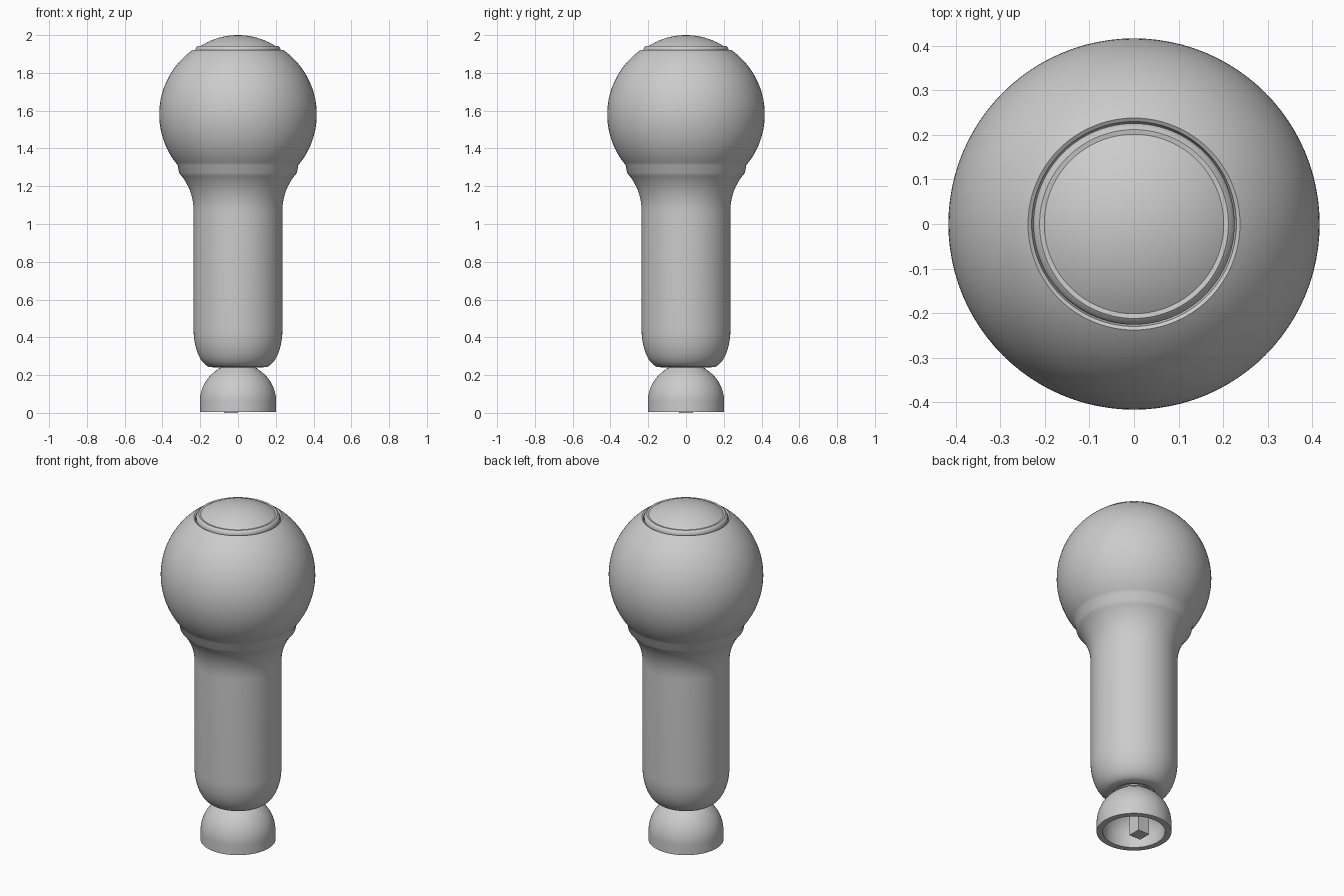
import bpy, bmesh
from math import sin, cos, pi, radians

cube = bpy.data.objects.get("Cube")
if cube:
    bpy.data.objects.remove(cube, do_unlink=True)

grey = bpy.data.materials.new("satin_grey")
grey.use_nodes = True
COLOUR = (0.6, 0.6, 0.6, 1)
grey.diffuse_color = COLOUR
grey.node_tree.nodes["Principled BSDF"].inputs["Base Color"].default_value = COLOUR


def finish(name, bm):
    bmesh.ops.recalc_face_normals(bm, faces=bm.faces)
    mesh = bpy.data.meshes.new(name)
    bm.to_mesh(mesh)
    bm.free()
    mesh.materials.append(grey)
    obj = bpy.data.objects.new(name, mesh)
    bpy.context.collection.objects.link(obj)
    bpy.ops.object.select_all(action='DESELECT')
    obj.select_set(True)
    bpy.context.view_layer.objects.active = obj
    bpy.ops.object.shade_smooth_by_angle(angle=radians(35))
    return obj


def arc(r, z, rx, rz, start, end, n=12):
    """Elliptical arc of (radius, height) points, angles in degrees."""
    angles = [radians(start + (end - start) * i / n) for i in range(n + 1)]
    return [(r + rx * cos(a), z + rz * sin(a)) for a in angles]


def lathe(name, profile, steps=96):
    """Spin a (radius, height) profile around z."""
    bm = bmesh.new()
    verts = [bm.verts.new((max(r, 0), 0, z)) for r, z in profile]
    edges = [bm.edges.new(pair) for pair in zip(verts, verts[1:])]
    bmesh.ops.spin(bm, geom=verts + edges, cent=(0, 0, 0), axis=(0, 0, 1),
                   angle=2 * pi, steps=steps, use_merge=True)
    bmesh.ops.remove_doubles(bm, verts=bm.verts, dist=1e-4)
    return finish(name, bm)


# Handle: rounded foot, straight grip, flared neck, ball head with a top recess
lathe("handle", [(0, 0.25), (0.11, 0.25), (0.115, 0.24)]
      + arc(0.135, 0.44, 0.1, 0.2, -80, 0)
      + [(0.235, 1.06)]
      + arc(0.5, 1.07, -0.265, 0.265, 0, -42, 1)[:1]
      + arc(0.535, 1.07, 0.3, 0.3, 180, 138, 10)
      + arc(0, 1.58, 0.417, 0.417, -40, 53, 36)
      + [(0.238, 1.922), (0.23, 1.917), (0.226, 1.9), (0, 1.9)])

# Domed button set into the head
lathe("top_button", [(0, 1.89), (0.224, 1.89), (0.226, 1.925),
                     (0.222, 1.934), (0.212, 1.942)]
      + arc(0, 1.63, 0.37, 0.37, 57, 90, 14))

# Hollow bell-shaped base with a narrow collar
lathe("base_bell", [(0, 0.26), (0.09, 0.26), (0.09, 0.24), (0.103, 0.235)]
      + arc(0, 0.06, 0.202, 0.2, 58, 0, 16)
      + [(0.202, 0.004), (0.168, 0.004)]
      + arc(0, 0.06, 0.168, 0.15, 0, 90, 16))

# Square socket block inside the bell
bm = bmesh.new()
bmesh.ops.create_cube(bm, size=1)
bmesh.ops.scale(bm, vec=(0.075, 0.075, 0.21), verts=bm.verts)
bmesh.ops.translate(bm, vec=(-0.037, 0, 0.105), verts=bm.verts)
finish("socket_block", bm)
